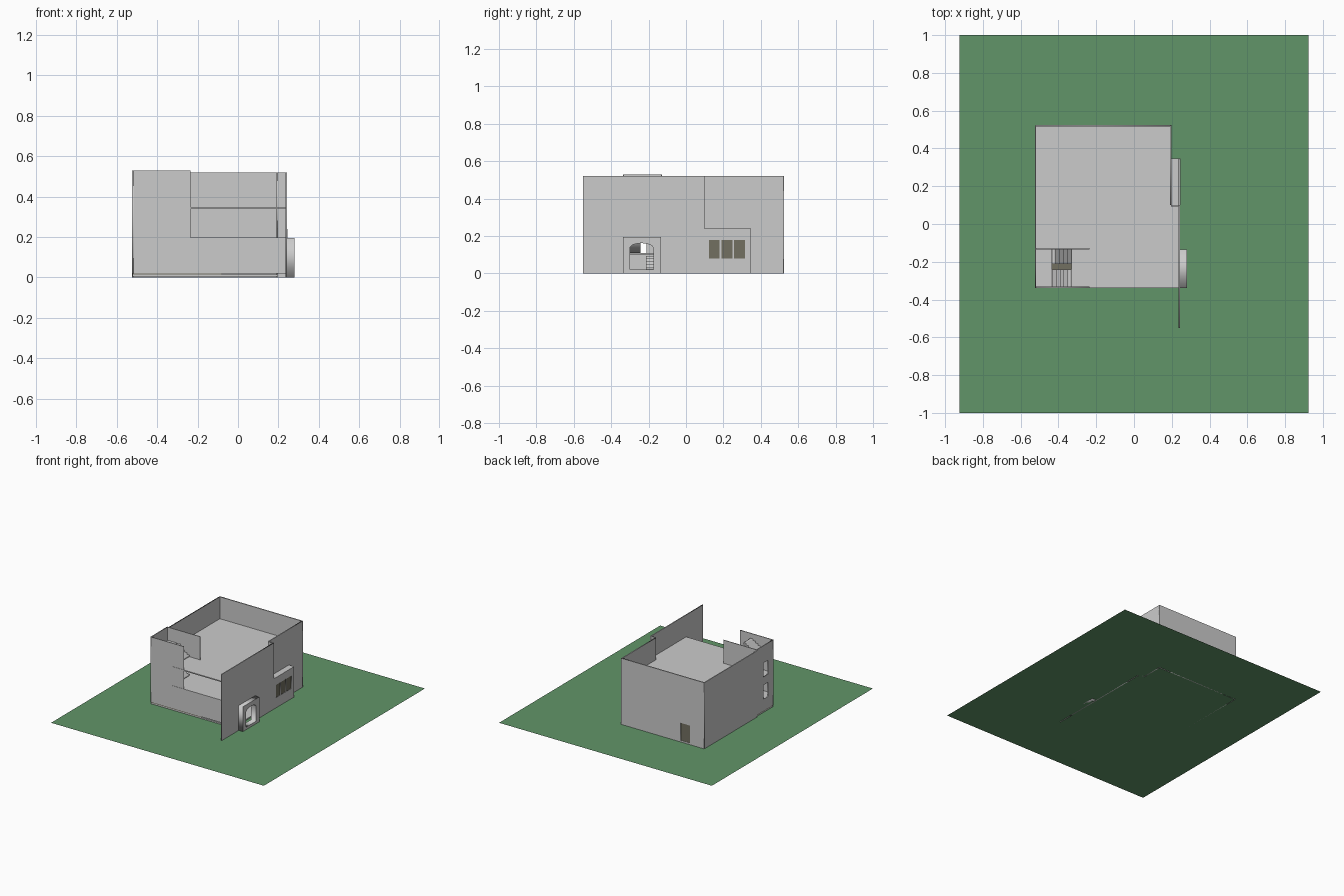
import bpy, math
from mathutils import Matrix

if "Cube" in bpy.data.objects:
    bpy.data.objects.remove(bpy.data.objects["Cube"])


def material(name, rgb):
    m = bpy.data.materials.new(name)
    m.diffuse_color = (*rgb, 1)
    m.use_nodes = True
    m.node_tree.nodes["Principled BSDF"].inputs["Base Color"].default_value = m.diffuse_color
    return m


GREEN = material("grass", (0.12, 0.30, 0.14))
OLIVE = material("olive", (0.17, 0.16, 0.12))


def add(name, mesh, mat=None):
    mesh.name = name
    ob = bpy.data.objects.new(name, mesh)
    bpy.context.collection.objects.link(ob)
    if mat:
        mesh.materials.clear()
        mesh.materials.append(mat)
    return ob


def box(name, x0, x1, y0, y1, z0, z1, mat=None):
    v = [(x, y, z) for x in (x0, x1) for y in (y0, y1) for z in (z0, z1)]
    f = [(0, 1, 3, 2), (4, 6, 7, 5), (0, 4, 5, 1), (2, 3, 7, 6), (0, 2, 6, 4), (1, 5, 7, 3)]
    me = bpy.data.meshes.new(name)
    me.from_pydata(v, [], f)
    return add(name, me, mat)


def panel(name, axis, a, b, loops, mat=None):
    """Flat outline with holes, extruded from a to b along x or y."""
    cu = bpy.data.curves.new(name, 'CURVE')
    cu.dimensions, cu.fill_mode, cu.extrude = '2D', 'BOTH', (b - a) / 2
    for pts in loops:
        s = cu.splines.new('POLY')
        s.points.add(len(pts) - 1)
        for p, q in zip(s.points, pts):
            p.co = (q[0], q[1], 0, 1)
        s.use_cyclic_u = True
    tmp = bpy.data.objects.new(name, cu)
    bpy.context.collection.objects.link(tmp)
    bpy.context.view_layer.update()
    me = bpy.data.meshes.new_from_object(tmp.evaluated_get(bpy.context.evaluated_depsgraph_get()))
    bpy.data.objects.remove(tmp)
    mid = (a + b) / 2
    if axis == 'x':   # outline is (y, z)
        m = Matrix(((0, 0, 1, mid), (1, 0, 0, 0), (0, 1, 0, 0), (0, 0, 0, 1)))
    else:             # outline is (x, z)
        m = Matrix(((1, 0, 0, 0), (0, 0, -1, mid), (0, 1, 0, 0), (0, 0, 0, 1)))
    me.transform(m)
    return add(name, me, mat)


def rect(u0, u1, v0, v1):
    return [(u0, v0), (u1, v0), (u1, v1), (u0, v1)]


# Lawn
lawn = bpy.data.meshes.new("lawn")
lawn.from_pydata([(-.925, -1, 0), (.925, -1, 0), (.925, 1, 0), (-.925, 1, 0)], [], [(0, 1, 2, 3)])
add("lawn", lawn, GREEN)

# Right wall with arched doorway and three windows
arch = [(-.3, .02), (-.175, .02)] + [
    (-.2375 + .0625 * math.cos(t), .135 + .027 * math.sin(t))
    for t in (math.pi * i / 12 for i in range(13))]
wins = [rect(y, y + .058, .08, .18) for y in (.122, .19, .257)]
panel("right_wall", 'x', .236, .243,
      [[(-.55, 0), (.345, 0), (.345, .24), (.1, .24), (.1, .52), (-.55, .52)], arch] + wins)
panel("entrance_portal", 'x', .243, .28, [rect(-.338, -.135, 0, .195), arch])
for y in (.122, .19, .257):
    box("side_window_pane", .238, .24, y, y + .058, .08, .18, OLIVE)

# Recessed upper right wall with its returns and ledge
panel("upper_right_wall", 'x', .191, .198,
      [[(.345, 0), (.52, 0), (.52, .52), (.1, .52), (.1, .24), (.345, .24)]])
box("front_return_wall", .195, .243, .093, .1, .19, .52)
box("rear_return_wall", .195, .245, .341, .348, 0, .24)
box("window_bay_roof", .195, .245, .1, .348, .233, .24)

# Back wall with door
panel("back_wall", 'y', .515, .523, [rect(-.522, .198, 0, .52), rect(-.4, -.32, .012, .15)])
box("back_door", -.4, -.32, .517, .521, .012, .15, OLIVE)

# Left wall, stepped up at the stair tower, with two openings
panel("left_wall", 'x', -.525, -.518,
      [[(-.338, .02), (-.13, .02), (-.13, 0), (.52, 0), (.52, .52), (-.13, .52), (-.13, .53), (-.338, .53)],
       rect(-.27, -.21, .11, .22), rect(-.27, -.21, .285, .395)])

# Front wall: low parapet plus tall tower face
panel("front_wall", 'y', -.338, -.332,
      [[(-.525, .02), (.236, .02), (.236, .19), (-.235, .19), (-.235, .53), (-.525, .53)]])
box("tower_inner_wall", -.52, -.235, -.134, -.128, .348, .53)

# Floors
box("base_floor", -.522, .195, -.336, .515, .004, .014)
box("entrance_floor", -.522, -.08, -.336, -.13, .014, .02, OLIVE)
for z in (.19, .34):
    box("main_floor", -.52, .195, -.13, .517, z, z + .008)
    box("front_floor", -.33, .24, -.34, -.13, z, z + .008)
    box("side_floor", .195, .238, -.13, .1, z, z + .008)

# Switchback stairs: sawtooth flights either side of a narrow well
N, X0, X1 = 5, -.33, -.435


def flight(name, y0, y1, xa, xb, za, zb):
    dx, dz = (xb - xa) / N, (zb - za) / (N + 1)
    pts = [(xa, za)]
    for i in range(N):
        pts += [(xa + i * dx, za + (i + 1) * dz), (xa + (i + 1) * dx, za + (i + 1) * dz)]
    pts += [(xb, zb - dz - .012), (xa + dx, za)]
    panel(name, 'y', y0, y1, [pts])


levels = [.02, .198, .348, .505]
for lo, hi in zip(levels, levels[1:]):
    mid = (lo + hi) / 2
    flight("rear_flight", -.213, -.134, X0, X1, lo, mid)
    box("half_landing", -.519, X1, -.332, -.134, mid - .008, mid)
    flight("front_flight", -.332, -.242, X1, X0, mid, hi)
